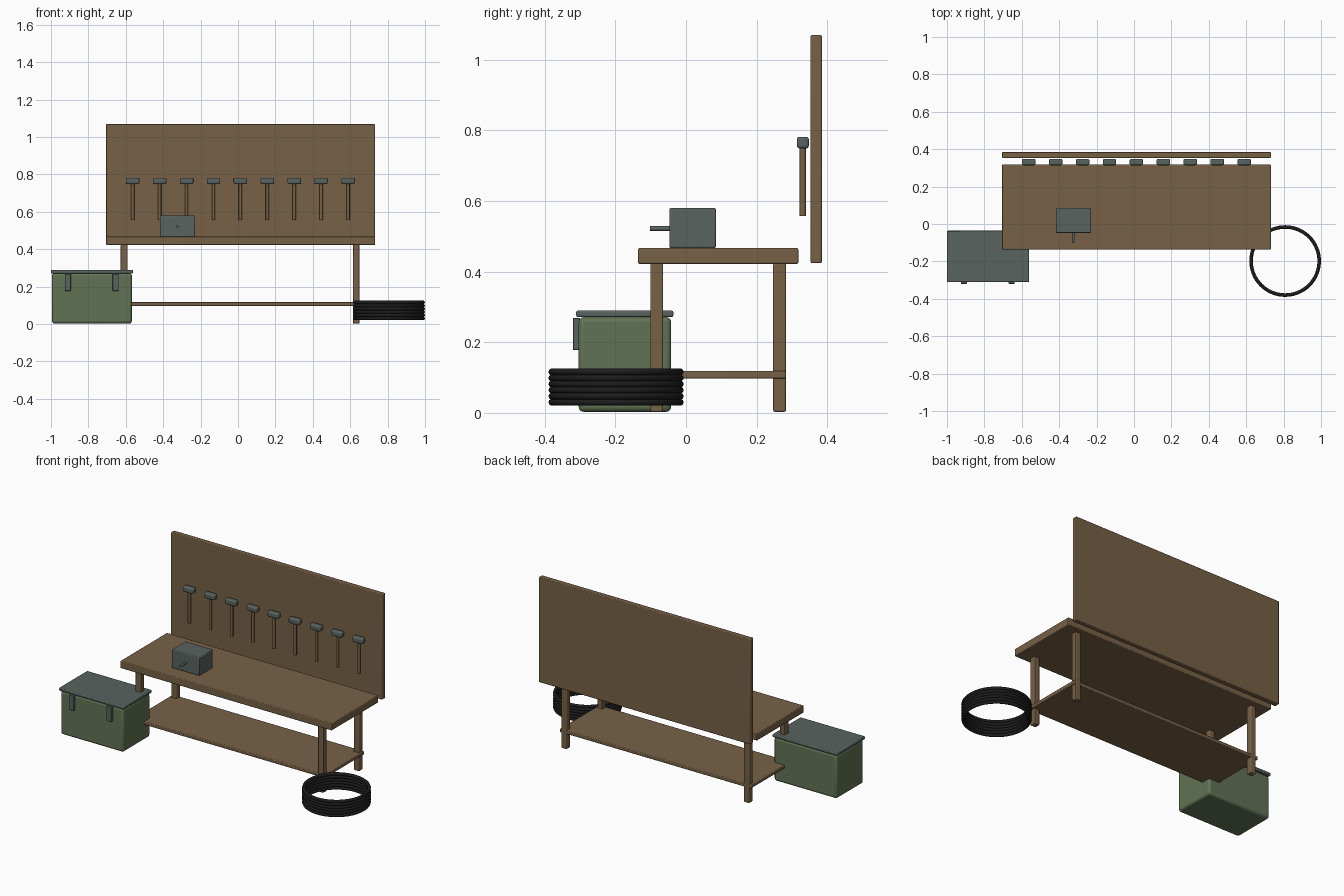
import bpy, math
from mathutils import Vector

if "Cube" in bpy.data.objects:
    bpy.data.objects.remove(bpy.data.objects["Cube"])


def material(name, rgb):
    m = bpy.data.materials.new(name)
    m.diffuse_color = (*rgb, 1)
    m.use_nodes = True
    m.node_tree.nodes["Principled BSDF"].inputs["Base Color"].default_value = m.diffuse_color
    return m


WOOD = material("wood_brown", (0.185, 0.120, 0.062))
METAL = material("grey_metal", (0.100, 0.125, 0.115))
GREEN = material("chest_green", (0.120, 0.170, 0.090))
RUBBER = material("black_rubber", (0.012, 0.012, 0.013))


def finish(name, mat):
    o = bpy.context.object
    o.name = name
    o.data.materials.append(mat)
    return o


def box(name, x, y, z, mat, bevel=0.004, segments=2):
    """Bevelled box from (min, max) ranges."""
    lo, hi = Vector((x[0], y[0], z[0])), Vector((x[1], y[1], z[1]))
    bpy.ops.mesh.primitive_cube_add(size=1, location=(lo + hi) / 2)
    o = finish(name, mat)
    o.data.transform(o.matrix_world.to_3x3().to_4x4())
    for v in o.data.vertices:
        v.co = v.co * (hi - lo)
    b = o.modifiers.new("bevel", "BEVEL")
    b.width, b.segments = bevel, segments
    bpy.ops.object.shade_smooth_by_angle(angle=math.radians(35))
    return o


def rod(name, start, end, radius, mat):
    """Cylinder between two points."""
    a, b = Vector(start), Vector(end)
    bpy.ops.mesh.primitive_cylinder_add(
        vertices=12, radius=radius, depth=(b - a).length, location=(a + b) / 2,
        rotation=(b - a).to_track_quat("Z", "Y").to_euler())
    o = finish(name, mat)
    bpy.ops.object.shade_smooth_by_angle(angle=math.radians(40))
    return o


# Workbench
box("worktop", (-0.705, 0.732), (-0.136, 0.318), (0.422, 0.467), WOOD)
box("lower_shelf", (-0.64, 0.66), (-0.101, 0.283), (0.097, 0.118), WOOD)
for lx in (-0.609, 0.632):
    for ly in (-0.083, 0.265):
        box("leg", (lx - 0.018, lx + 0.018), (ly - 0.018, ly + 0.018),
            (0.003, 0.424), WOOD)

# Tool board with a row of hanging hammers
box("tool_board", (-0.705, 0.732), (0.353, 0.385), (0.424, 1.07), WOOD)
for i in range(9):
    hx = -0.563 + i * 0.144
    box("hammer_head", (hx - 0.036, hx + 0.036), (0.314, 0.348),
        (0.749, 0.782), METAL, 0.008, 3)
    rod("hammer_handle", (hx, 0.331, 0.557), (hx, 0.331, 0.75), 0.009, WOOD)

# Vise
box("vise_body", (-0.417, -0.230), (-0.047, 0.085), (0.467, 0.580), METAL)
rod("vise_handle", (-0.324, -0.102, 0.522), (-0.324, -0.04, 0.522), 0.007, METAL)

# Storage chest
box("chest_body", (-0.995, -0.567), (-0.304, -0.042), (0.003, 0.271), GREEN, 0.014, 3)
box("chest_lid", (-1.0, -0.561), (-0.311, -0.036), (0.271, 0.290), METAL, 0.005)
for cx in (-0.910, -0.654):
    box("chest_latch", (cx - 0.016, cx + 0.016), (-0.320, -0.300),
        (0.178, 0.269), METAL, 0.002)

# Coiled hose: stacked rings
for i in range(6):
    bpy.ops.mesh.primitive_torus_add(
        major_segments=64, minor_segments=10, major_radius=0.182,
        minor_radius=0.0095, location=(0.808, -0.198, 0.030 + i * 0.0172))
    finish("hose_ring", RUBBER)
    bpy.ops.object.shade_smooth()
